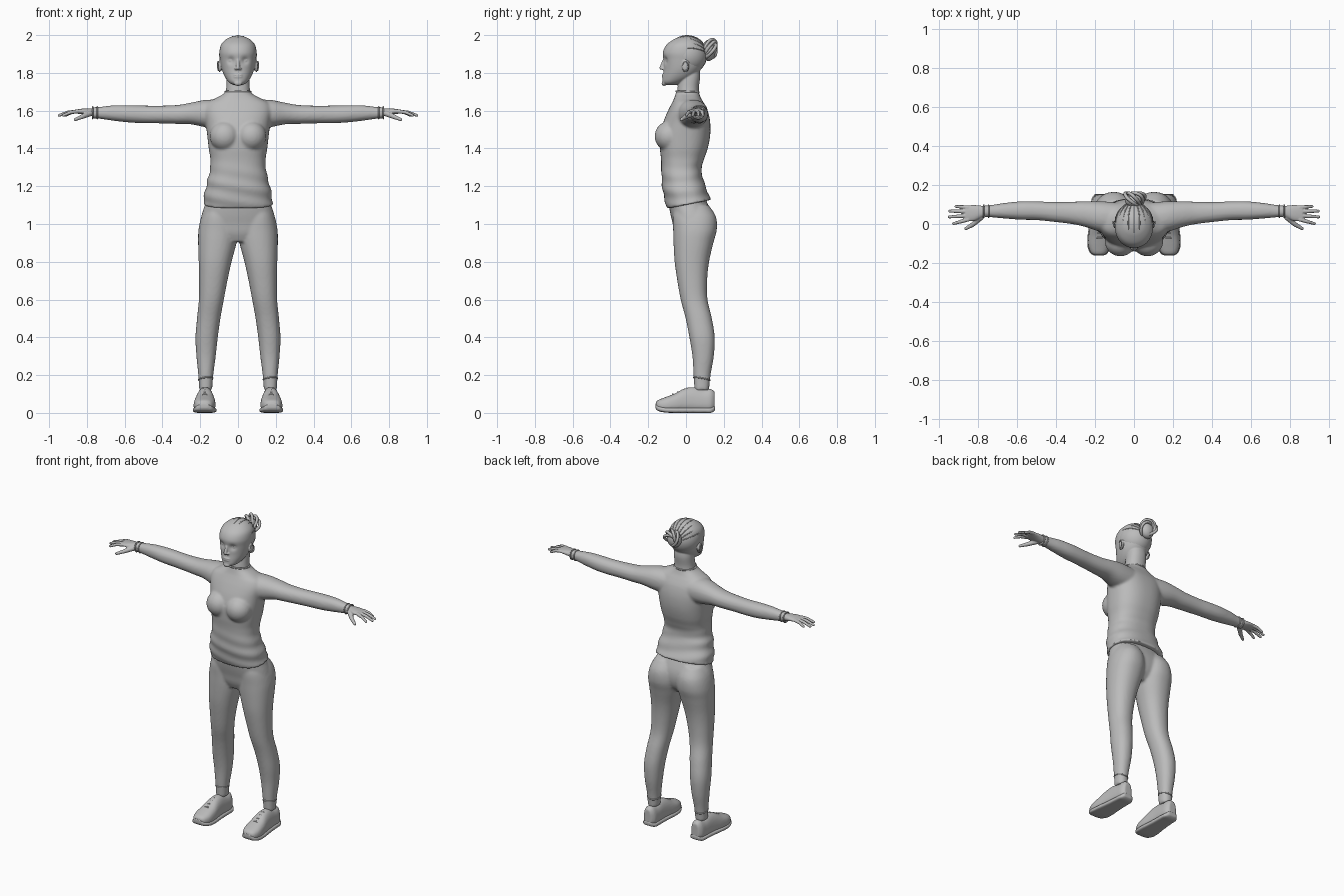
import bpy, bmesh, math
from mathutils import Vector, Matrix

if "Cube" in bpy.data.objects:
    bpy.data.objects.remove(bpy.data.objects["Cube"], do_unlink=True)

grey = bpy.data.materials.new("plain grey")
grey.use_nodes = True
grey.diffuse_color = (0.5, 0.5, 0.5, 1)
grey.node_tree.nodes["Principled BSDF"].inputs["Base Color"].default_value = (0.5, 0.5, 0.5, 1)


def spline(a, b, c, d, t):
    """Smooth value between b and c."""
    return 0.5 * (2 * b + (c - a) * t + (2 * a - 5 * b + 4 * c - d) * t * t
                  + (3 * b - a - 3 * c + d) * t ** 3)


def loft(bm, axis, stations, side=1, power=2.2, sides=40, steps=6):
    """Skin over cross-sections (position, low, high, low, high) along an axis."""
    last = len(stations) - 1
    rows = []
    for i in range(last):
        quad = [stations[max(0, min(last, i + k))] for k in (-1, 0, 1, 2)]
        rows += [[spline(*vals, s / steps) for vals in zip(*quad)] for s in range(steps)]
    rows.append(stations[-1])
    rings = []
    for pos, a0, a1, b0, b1 in rows:
        ring = []
        for k in range(sides):
            ang = math.tau * k / sides
            c, s = math.cos(ang), math.sin(ang)
            a = (a0 + a1) / 2 + (a1 - a0) / 2 * math.copysign(abs(c) ** (2 / power), c)
            b = (b0 + b1) / 2 + (b1 - b0) / 2 * math.copysign(abs(s) ** (2 / power), s)
            x, y, z = {"x": (pos, a, b), "y": (a, pos, b), "z": (a, b, pos)}[axis]
            ring.append(bm.verts.new((x * side, y, z)))
        rings.append(ring)
    faces = [bm.faces.new(rings[0]), bm.faces.new(rings[-1])]
    for low, high in zip(rings, rings[1:]):
        for k in range(sides):
            n = (k + 1) % sides
            faces.append(bm.faces.new((low[k], low[n], high[n], high[k])))
    bmesh.ops.recalc_face_normals(bm, faces=faces)


def ball(bm, centre, radii):
    matrix = Matrix.Translation(centre) @ Matrix.Diagonal((*radii, 1))
    bmesh.ops.create_uvsphere(bm, u_segments=24, v_segments=16, radius=1, matrix=matrix)


def limb(bm, points, radii):
    """Rounded, tapering chain through the points."""
    for p, r in zip(points, radii):
        ball(bm, p, (r, r, r))
    for p, q, r, s in zip(points, points[1:], radii, radii[1:]):
        p, q = Vector(p), Vector(q)
        turn = (q - p).to_track_quat("Z", "Y").to_matrix().to_4x4()
        bmesh.ops.create_cone(bm, cap_ends=True, segments=16, radius1=r, radius2=s,
                              depth=(q - p).length, matrix=Matrix.Translation((p + q) / 2) @ turn)


def finish(name, bm, voxel=0, smooth=4):
    """Turn the parts into an object; voxel fuses them into one skin."""
    mesh = bpy.data.meshes.new(name)
    bm.to_mesh(mesh)
    bm.free()
    mesh.materials.append(grey)
    for poly in mesh.polygons:
        poly.use_smooth = True
    obj = bpy.data.objects.new(name, mesh)
    bpy.context.collection.objects.link(obj)
    if voxel:
        fuse = obj.modifiers.new("fuse", "REMESH")
        fuse.mode, fuse.voxel_size, fuse.use_smooth_shade = "VOXEL", voxel, True
        soften = obj.modifiers.new("soften", "SMOOTH")
        soften.factor, soften.iterations = 0.5, smooth
    return obj


def tube(name, points, radius, closed=False):
    curve = bpy.data.curves.new(name, "CURVE")
    curve.dimensions, curve.bevel_depth, curve.bevel_resolution = "3D", radius, 2
    curve.use_fill_caps = True
    line = curve.splines.new("POLY")
    line.points.add(len(points) - 1)
    for point, co in zip(line.points, points):
        point.co = (*co, 1)
    line.use_cyclic_u = closed
    line.use_smooth = True
    curve.materials.append(grey)
    obj = bpy.data.objects.new(name, curve)
    bpy.context.collection.objects.link(obj)


def oval(centre, u, v, count=40):
    """Points of an ellipse spanned by two half-axes."""
    turns = [math.tau * k / count for k in range(count)]
    return [Vector(centre) + Vector(u) * math.cos(t) + Vector(v) * math.sin(t) for t in turns]


SIDES = (("left", 1), ("right", -1))

# Shirt: torso, bust and sleeves in one skin
bm = bmesh.new()
torso = [(1.085, .186, -.1, .132), (1.13, .18, -.112, .115), (1.2, .166, -.125, .092),
         (1.27, .15, -.13, .082), (1.34, .146, -.132, .095), (1.4, .155, -.138, .115),
         (1.47, .163, -.138, .128), (1.54, .172, -.12, .128), (1.6, .182, -.095, .115),
         (1.64, .165, -.075, .095), (1.665, .12, -.063, .08), (1.69, .075, -.055, .07),
         (1.705, .066, -.052, .067)]
loft(bm, "z", [(z, -w, w, f, b) for z, w, f, b in torso], power=2.4, sides=56)
for v in bm.verts:
    low = max(0, min(1, (1.34 - v.co.z) / .12))
    fold = 1 + .022 * low * math.sin(75 * v.co.z + 14 * v.co.x + 9 * v.co.y)
    v.co.x *= fold
    v.co.y *= fold
    v.co.z += .2 * (v.co.y + .08) * low
for name, s in SIDES:
    ball(bm, (.07 * s, -.088, 1.465), (.08, .078, .08))
    loft(bm, "x", [(.08, -.05, .11, 1.5, 1.658), (.17, -.04, .116, 1.512, 1.657),
                   (.25, -.015, .116, 1.528, 1.642), (.32, 0, .114, 1.53, 1.63),
                   (.42, .012, .113, 1.533, 1.626), (.5, .02, .116, 1.534, 1.627),
                   (.58, .022, .116, 1.538, 1.629), (.66, .028, .108, 1.547, 1.628),
                   (.74, .035, .096, 1.558, 1.619), (.77, .034, .096, 1.557, 1.62)], s)
finish("shirt", bm, .008)
tube("collar", oval((0, .008, 1.7), (.067, 0, 0), (0, .06, -.003)), .005, True)
for name, s in SIDES:
    for x in (.745, .77):
        tube(name + "_cuff", oval((x * s, .065, 1.589), (0, .031, 0), (0, 0, .031)), .004, True)

# Trousers: hips and legs in one skin
bm = bmesh.new()
hips = [(.905, .1, -.04, .09), (.95, .19, -.06, .125), (1.0, .2, -.07, .138),
        (1.05, .192, -.082, .135), (1.1, .176, -.09, .118), (1.16, .16, -.09, .09)]
loft(bm, "z", [(z, -w, w, f, b) for z, w, f, b in hips], power=2.3)
for name, s in SIDES:
    loft(bm, "z", [(.12, .137, .206, .045, .122), (.2, .131, .21, .04, .13),
                   (.3, .118, .22, .034, .147), (.4, .107, .225, .018, .152),
                   (.5, .093, .217, -.002, .137), (.6, .075, .207, -.028, .114),
                   (.7, .056, .206, -.046, .112), (.8, .034, .208, -.06, .122),
                   (.9, .008, .211, -.066, .145), (.97, .0, .209, -.068, .163),
                   (1.04, .01, .194, -.07, .158), (1.1, .03, .165, -.06, .12)], s)
finish("trousers", bm, .008)
for name, s in SIDES:
    tube(name + "_ankle_fold", oval((.171 * s, .084, .18), (.037, 0, .004), (0, .043, -.008)), .004, True)

# Head, neck and face
bm = bmesh.new()
skull = [(1.735, .022, -.11, -.06), (1.75, .048, -.124, -.01), (1.78, .07, -.123, .045),
         (1.82, .086, -.118, .08), (1.87, .095, -.12, .1), (1.91, .098, -.122, .104),
         (1.95, .089, -.102, .092), (1.98, .06, -.06, .062), (1.995, .025, -.02, .03)]
loft(bm, "z", [(z, -w, w, f, b) for z, w, f, b in skull], power=2.1, sides=72)
for v in bm.verts:
    if v.co.y < 0:
        away = ((abs(v.co.x) - .037) ** 2 + (v.co.z - 1.865) ** 2) / .018 ** 2
        v.co.y += .013 * math.exp(-away)
neck = [(1.66, .07, -.05, .07), (1.72, .062, -.045, .068), (1.78, .06, -.035, .075), (1.83, .055, -.03, .07)]
loft(bm, "z", [(z, -w, w, f, b) for z, w, f, b in neck])
limb(bm, [(0, -.112, 1.875), (0, -.122, 1.85), (0, -.131, 1.826)], (.008, .009, .01))
ball(bm, (0, -.117, 1.745), (.022, .012, .014))
for z in (1.789, 1.778):
    ball(bm, (0, -.118, z), (.025, .01, .0055))
for name, s in SIDES:
    ball(bm, (.011 * s, -.122, 1.822), (.008, .01, .007))
    ball(bm, (.097 * s, -.002, 1.835), (.009, .02, .032))
    ball(bm, (.037 * s, -.088, 1.865), (.016, .016, .012))
finish("head", bm, .004, 3)
for name, s in SIDES:
    lid = [(s * (.022 + .006 * k), -.107 + .0022 * k, 1.868 + .0016 * k * (5 - k) / 2) for k in range(6)]
    tube(name + "_eyelid", lid, .002)
    ear = oval((.104 * s, -.002, 1.836), (.004 * s, .014, .004), (0, -.004, .024), 24)
    tube(name + "_ear_rim", ear, .003, True)

# Hair: swept-back cap, strands and coiled bun
bm = bmesh.new()
ball(bm, (0, .006, 1.894), (.1, .106, .104))
ball(bm, (0, .12, 1.915), (.046, .036, .052))
finish("hair", bm)
for k in range(-4, 5):
    tilt = math.radians(17 * k)
    path = []
    for step in range(15):
        t = math.radians(42 + 8 * step)
        path.append((.1 * math.sin(t) * math.sin(tilt), .006 - .106 * math.cos(t),
                     1.894 + .103 * math.sin(t) * math.cos(tilt)))
    tube("hair_strand", path, .003)
for k in range(4):
    a = math.pi * k / 4
    loop = oval((.01 * math.cos(a), .128, 1.915 + .012 * math.sin(a)),
                (.046 * math.cos(a), .012, .05 * math.sin(a)),
                (-.03 * math.sin(a), .028, .034 * math.cos(a)))
    tube("bun_coil", loop, .009, True)

# Hands
for name, s in SIDES:
    bm = bmesh.new()
    loft(bm, "x", [(.75, .043, .089, 1.567, 1.611), (.785, .03, .094, 1.573, 1.612),
                   (.82, .016, .097, 1.58, 1.611), (.865, .014, .095, 1.586, 1.605)], s)
    for base, x, y in ((.085, .913, .09), (.064, .945, .066), (.043, .948, .036), (.023, .925, .002)):
        joints = [(.85 * s, base, 1.596), ((.85 + x) / 2 * s, (base + y) / 2, 1.591), (x * s, y, 1.575)]
        limb(bm, joints, (.0105, .0095, .0075))
    limb(bm, [(.785 * s, .035, 1.585), (.825 * s, -.002, 1.568), (.862 * s, -.024, 1.553)],
         (.016, .012, .0085))
    finish(name + "_hand", bm, .0035, 2)

# Shoes with soles and laces
for name, s in SIDES:
    bm = bmesh.new()
    upper = [(-.16, .16, .2, .03, .055), (-.148, .138, .222, .015, .068), (-.11, .12, .236, .006, .083),
             (-.06, .117, .235, .004, .102), (-.01, .121, .228, .004, .128), (.04, .124, .222, .004, .136),
             (.09, .125, .218, .004, .124), (.13, .128, .214, .004, .127), (.152, .145, .198, .015, .112)]
    loft(bm, "y", upper, s, 2.7)
    for v in bm.verts:
        middle = .174 * s
        v.co.x = middle + (v.co.x - middle) * (1 - .28 * (v.co.z / .13) ** 2)
    finish(name + "_shoe", bm, .006, 3)
    bm = bmesh.new()
    sole = [(y * 1.01, a - .003, b + .003, low - .004, low + .024) for y, a, b, low, high in upper]
    loft(bm, "y", sole, s, 4)
    finish(name + "_sole", bm, .005, 2)
    for y, z in ((-.07, .099), (-.045, .109), (-.02, .121), (.005, .13)):
        lace = [((.176 + .006 * k) * s, y, z - .0009 * k * k) for k in range(-4, 5)]
        tube(name + "_lace", lace, .004)
